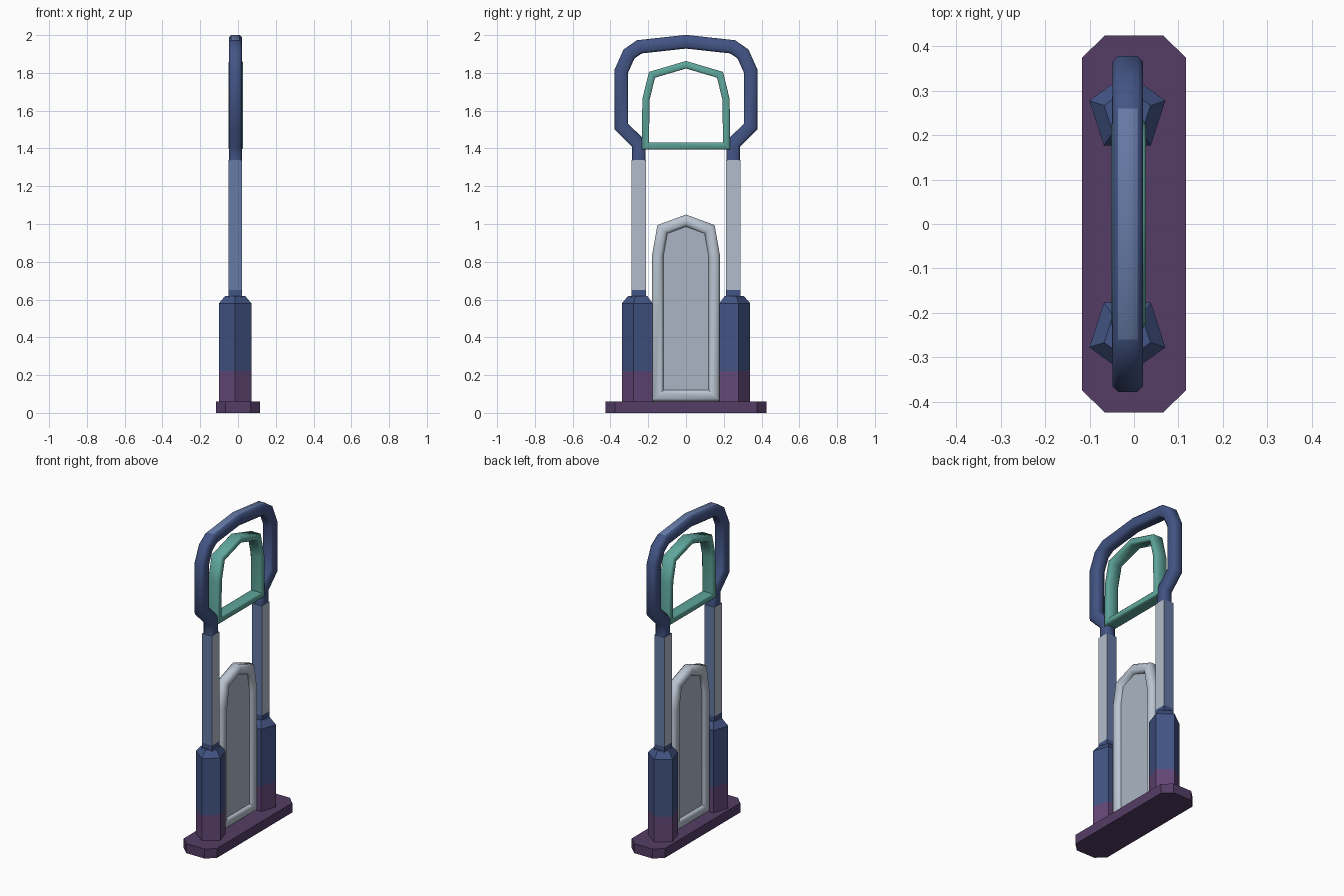
import bpy, bmesh, math
from mathutils import Vector

if "Cube" in bpy.data.objects:
    bpy.data.objects.remove(bpy.data.objects["Cube"])

def lin(c):
    return c / 12.92 if c <= 0.04045 else ((c + 0.055) / 1.055) ** 2.4

def mat(name, r, g, b):
    m = bpy.data.materials.new(name)
    m.diffuse_color = (lin(r), lin(g), lin(b), 1)
    m.use_nodes = True
    m.node_tree.nodes["Principled BSDF"].inputs["Base Color"].default_value = m.diffuse_color
    return m

NAVY = mat("navy blue", 0.26, 0.33, 0.52)
STEEL = mat("steel blue", 0.40, 0.48, 0.65)
PALE = mat("pale grey", 0.70, 0.74, 0.80)
SILVER = mat("silver grey", 0.73, 0.77, 0.82)
PANEL = mat("panel grey", 0.67, 0.71, 0.77)
PURPLE = mat("purple", 0.39, 0.28, 0.47)
DARK = mat("dark purple", 0.33, 0.24, 0.40)
TEAL = mat("teal", 0.37, 0.65, 0.61)

CX = -0.015   # the uprights sit slightly left of the base centre

def finish(bm, name, mats, rule=None, smooth=None):
    bmesh.ops.recalc_face_normals(bm, faces=bm.faces)
    bm.normal_update()
    if rule:
        for f in bm.faces:
            f.material_index = rule(f.normal, f.calc_center_median())
    me = bpy.data.meshes.new(name)
    bm.to_mesh(me)
    bm.free()
    for m in mats:
        me.materials.append(m)
    ob = bpy.data.objects.new(name, me)
    bpy.context.collection.objects.link(ob)
    if smooth:
        bpy.ops.object.select_all(action='DESELECT')
        ob.select_set(True)
        bpy.context.view_layer.objects.active = ob
        bpy.ops.object.shade_smooth_by_angle(angle=math.radians(smooth))
    return ob

def skin(rings, closed=False):
    """Join a list of equal point rings with quads, capping open ends."""
    bm = bmesh.new()
    vs = [[bm.verts.new(p) for p in r] for r in rings]
    n = len(vs[0])
    for i in range(len(vs) if closed else len(vs) - 1):
        a, b = vs[i], vs[(i + 1) % len(vs)]
        for j in range(n):
            k = (j + 1) % n
            bm.faces.new((a[j], a[k], b[k], b[j]))
    if not closed:
        bm.faces.new(vs[0])
        bm.faces.new(vs[-1])
    return bm

def sweep(path, section, closed=False):
    """Sweep a section of (offset, x) points along a mitred path in y-z."""
    P = [Vector(p) for p in path]
    N = len(P)
    rings = []
    for i in range(N):
        dirs = []
        if closed or i > 0:
            dirs.append((P[i] - P[i - 1]).normalized())
        if closed or i < N - 1:
            dirs.append((P[(i + 1) % N] - P[i]).normalized())
        ns = [Vector((-d.y, d.x)) for d in dirs]
        m = ns[0] if len(ns) == 1 else (ns[0] + ns[1]) / (1 + ns[0].dot(ns[1]))
        rings.append([(x, P[i].x + m.x * o, P[i].y + m.y * o) for o, x in section])
    return skin(rings, closed)

def mirrored(half):
    """Right half path ending on the centre line -> full path."""
    return half + [(-y, z) for y, z in reversed(half[:-1])]

def box_section(h, x0, x1, c):
    return [(-h, x0 + c), (-h + c, x0), (h - c, x0), (h, x0 + c),
            (h, x1 - c), (h - c, x1), (-h + c, x1), (-h, x1 - c)]

# Base plate: long octagon
plate = [(0.065, 0.425), (0.117, 0.375), (0.117, -0.375), (0.065, -0.425),
         (-0.065, -0.425), (-0.117, -0.375), (-0.117, 0.375), (-0.065, 0.425)]
finish(skin([[(x, y, z) for x, y in plate] for z in (0, 0.06)]), "base_plate", [DARK])

for s, side in ((1, "rear"), (-1, "front")):
    # Five-sided leg sleeve, purple foot and blue body
    rings = []
    for z, r in ((0.05, 0.09), (0.22, 0.09), (0.58, 0.09), (0.62, 0.055)):
        rings.append([(CX + r * math.sin(a), s * (0.25 + r * math.cos(a)), z)
                      for a in [k * math.tau / 5 for k in range(5)]])
    finish(skin(rings), side + "_leg_sleeve", [PURPLE, NAVY],
           lambda n, c: 1 if c.z > 0.22 else 0)
    # Square post: blue collar, pale broad sides, steel edges
    w, d = 0.035, 0.038
    sq = [(-w, -d), (w, -d), (w, d), (-w, d)]
    rings = [[(CX + x, s * 0.25 + y, z) for x, y in sq] for z in (0.60, 0.65, 1.34)]
    finish(skin(rings), side + "_post", [NAVY, STEEL, PALE],
           lambda n, c: 0 if c.z < 0.65 else (2 if abs(n.x) > 0.5 else 1))

# Top arch handle
arch = mirrored([(0.25, 1.34), (0.25, 1.425), (0.342, 1.515), (0.342, 1.81),
                 (0.302, 1.90), (0.247, 1.938), (0, 1.965)])
finish(sweep(arch, box_section(0.036, CX - 0.033, CX + 0.035, 0.012)), "top_arch",
       [NAVY, STEEL], lambda n, c: 1 if n.z > 0.9 and c.z > 1.9 else 0, 50)

# Teal inner frame
teal = mirrored([(0.215, 1.413), (0.212, 1.66), (0.18, 1.79), (0, 1.843)])
finish(sweep(teal, box_section(0.019, CX - 0.036, CX + 0.042, 0.007), True),
       "inner_frame", [TEAL], None, 50)

# Lower panel frame and its recessed panel
frame = mirrored([(0.15, 0.09), (0.15, 0.83), (0.125, 0.972), (0, 1.018)])
finish(sweep(frame, box_section(0.03, CX - 0.033, CX + 0.033, 0.015), True),
       "panel_frame", [SILVER], None, 50)
finish(skin([[(CX + x, y, z) for y, z in frame] for x in (-0.012, 0.012)]),
       "panel", [PANEL])
